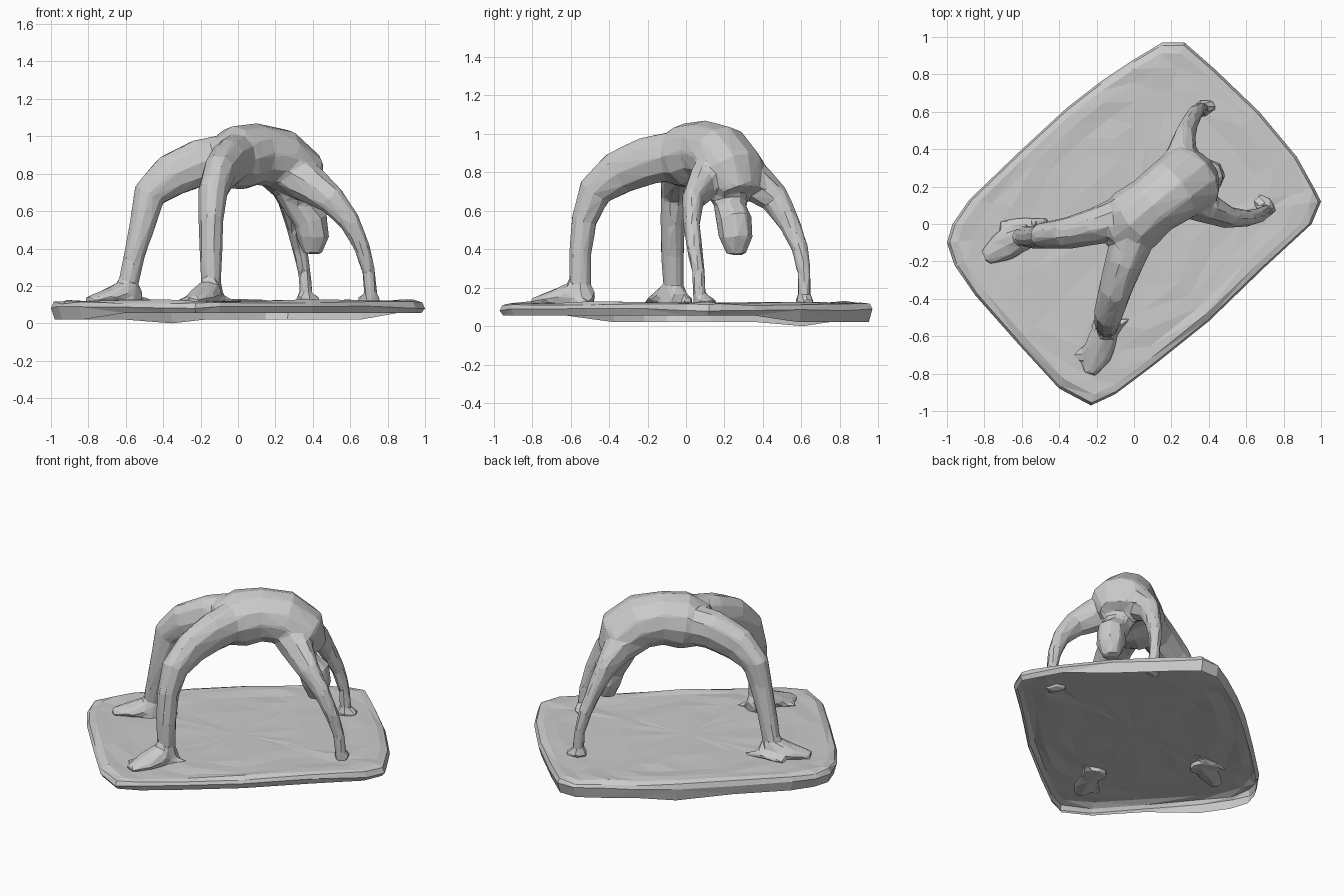
import bpy, bmesh, math, random
from mathutils import Vector

random.seed(4)


def make_object(name, bm):
    bmesh.ops.recalc_face_normals(bm, faces=bm.faces[:])
    mesh = bpy.data.meshes.new(name)
    bm.to_mesh(mesh)
    bm.free()
    obj = bpy.data.objects.new(name, mesh)
    bpy.context.collection.objects.link(obj)
    return obj


def limb(bm, width_axis, points, sides=10):
    """Closed tube through points of (x, y, z, half width, half height)."""
    pos = [Vector(p[:3]) for p in points]
    rings = []
    for i, p in enumerate(points):
        t = (pos[min(i + 1, len(pos) - 1)] - pos[max(i - 1, 0)]).normalized()
        w = Vector(width_axis)
        w = (w - t * w.dot(t)).normalized()
        h = t.cross(w)
        rings.append([bm.verts.new(pos[i] + w * p[3] * math.cos(a) + h * p[4] * math.sin(a))
                      for a in (2 * math.pi * k / sides for k in range(sides))])
    for a, b in zip(rings, rings[1:]):
        for k in range(sides):
            n = (k + 1) % sides
            bm.faces.new((a[k], a[n], b[n], b[k]))
    bm.faces.new(rings[0][::-1])
    bm.faces.new(rings[-1])


# Arched figure: every part is a tube, fused into one faceted skin
bm = bmesh.new()
ACROSS = (0.69, -0.72, 0)

# torso
limb(bm, ACROSS, [(-0.10, -0.06, 0.85, .13, .13), (0, 0.02, 0.885, .18, .175),
                  (0.10, 0.10, 0.905, .165, .165), (0.21, 0.18, 0.885, .18, .165),
                  (0.31, 0.25, 0.80, .19, .15), (0.36, 0.29, 0.69, .12, .085)], 12)
# neck and hanging head
limb(bm, ACROSS, [(0.29, 0.22, 0.74, .12, .10), (0.33, 0.23, 0.62, .09, .08),
                  (0.39, 0.25, 0.55, .09, .10), (0.40, 0.26, 0.46, .09, .09),
                  (0.40, 0.26, 0.37, .05, .05)], 8)
# left leg and foot
limb(bm, (0, 1, 0), [(-0.05, 0.04, 0.89, .12, .13), (-0.20, -0.01, 0.86, .10, .13),
                     (-0.36, -0.05, 0.79, .085, .12), (-0.475, -0.06, 0.69, .072, .092),
                     (-0.505, -0.07, 0.55, .064, .075), (-0.55, -0.07, 0.38, .062, .06),
                     (-0.585, -0.065, 0.22, .055, .057), (-0.60, -0.07, 0.10, .085, .08)])
limb(bm, (0.5, -0.86, 0), [(-0.53, -0.03, .14, .05, .05), (-0.62, -0.08, .16, .08, .07),
                           (-0.70, -0.12, .14, .085, .045), (-0.80, -0.18, .12, .045, .025)], 8)
limb(bm, (0, 1, 0), [(-0.46, 0.02, .12, .02, .012), (-0.58, 0.0, .135, .04, .03),
                     (-0.72, -0.01, .12, .03, .015)], 6)
# front leg and foot
limb(bm, (1, 0, 0), [(0.0, -0.05, 0.89, .12, .13), (-0.05, -0.20, 0.86, .105, .13),
                     (-0.10, -0.35, 0.80, .09, .12), (-0.135, -0.475, 0.70, .08, .092),
                     (-0.145, -0.53, 0.55, .067, .07), (-0.145, -0.55, 0.38, .063, .06),
                     (-0.145, -0.55, 0.22, .055, .06), (-0.15, -0.55, 0.10, .085, .075)])
limb(bm, (0.93, -0.37, 0), [(-0.14, -0.48, .14, .05, .05), (-0.16, -0.60, .16, .08, .07),
                            (-0.20, -0.70, .14, .085, .045), (-0.24, -0.80, .12, .04, .025)], 8)
limb(bm, (0.7, -0.7, 0), [(-0.03, -0.50, .12, .02, .012), (-0.15, -0.60, .135, .04, .03),
                          (-0.31, -0.72, .12, .03, .015)], 6)
# right arm and hand
limb(bm, (0, 1, 0), [(0.28, 0.15, 0.81, .12, .12), (0.39, 0.085, 0.74, .085, .105),
                     (0.50, 0.035, 0.66, .06, .08), (0.60, 0.03, 0.54, .047, .058),
                     (0.665, 0.045, 0.40, .042, .045), (0.70, 0.065, 0.27, .035, .037),
                     (0.715, 0.075, 0.10, .036, .036)], 8)
limb(bm, (0.7, 0.7, 0), [(0.735, 0.05, .13, .035, .025), (0.70, 0.10, .13, .05, .035),
                         (0.65, 0.14, .125, .03, .018)], 8)
# back arm and hand
limb(bm, (1, 0, 0), [(0.22, 0.26, 0.81, .12, .12), (0.255, 0.37, 0.74, .085, .105),
                     (0.27, 0.465, 0.66, .06, .08), (0.30, 0.54, 0.53, .047, .058),
                     (0.33, 0.595, 0.40, .042, .045), (0.355, 0.615, 0.27, .035, .037),
                     (0.37, 0.615, 0.10, .036, .036)], 8)
limb(bm, (-0.5, 0.86, 0), [(0.32, 0.59, .13, .03, .025), (0.37, 0.62, .13, .05, .035),
                           (0.43, 0.64, .125, .03, .018)], 8)

figure = make_object("arched_figure", bm)
fuse = figure.modifiers.new("fuse", 'REMESH')
fuse.mode = 'VOXEL'
fuse.voxel_size = 0.014
soften = figure.modifiers.new("soften", 'SMOOTH')
soften.factor = 0.5
soften.iterations = 6
facet = figure.modifiers.new("facet", 'DECIMATE')
facet.ratio = 0.04

# Ground slab: rough top with a sloped rim, open underneath
outline = [(-1, -.10), (-.97, 0), (-.88, .13), (-.62, .38), (-.36, .62), (-.18, .76),
           (0, .88), (.15, .97), (.27, .97), (.43, .83), (.67, .60), (.87, .36),
           (.97, .18), (1, .12), (.95, 0), (.70, -.23), (.40, -.52), (.10, -.76),
           (-.10, -.91), (-.23, -.97), (-.40, -.88), (-.62, -.64), (-.85, -.38), (-.96, -.22)]
bm = bmesh.new()
rings = []
for scale, z in [(.98, None), (1, .085), (.985, .11), (.94, .123), (.86, .12), (.74, .12),
                 (.6, .12), (.44, .12), (.25, .12)]:
    ring = []
    for x, y in outline:
        if z is None:
            # the skirt hangs lower along the back and left
            height = 0.055 if 0.67 * x - 0.74 * y > 0.02 else 0.02
            height = 0.0 if (x, y) == (-.36, .62) else height
        else:
            height = z + random.uniform(-.008, .008) * scale
        ring.append(bm.verts.new((x * scale, y * scale, height)))
    rings.append(ring)
count = len(outline)
for a, b in zip(rings, rings[1:]):
    for k in range(count):
        n = (k + 1) % count
        bm.faces.new((a[k], a[n], b[n], b[k]))
centre = bm.verts.new((0, 0, .12))
for k in range(count):
    bm.faces.new((rings[-1][k], rings[-1][(k + 1) % count], centre))
bmesh.ops.triangulate(bm, faces=bm.faces[:])
make_object("ground_slab", bm)
